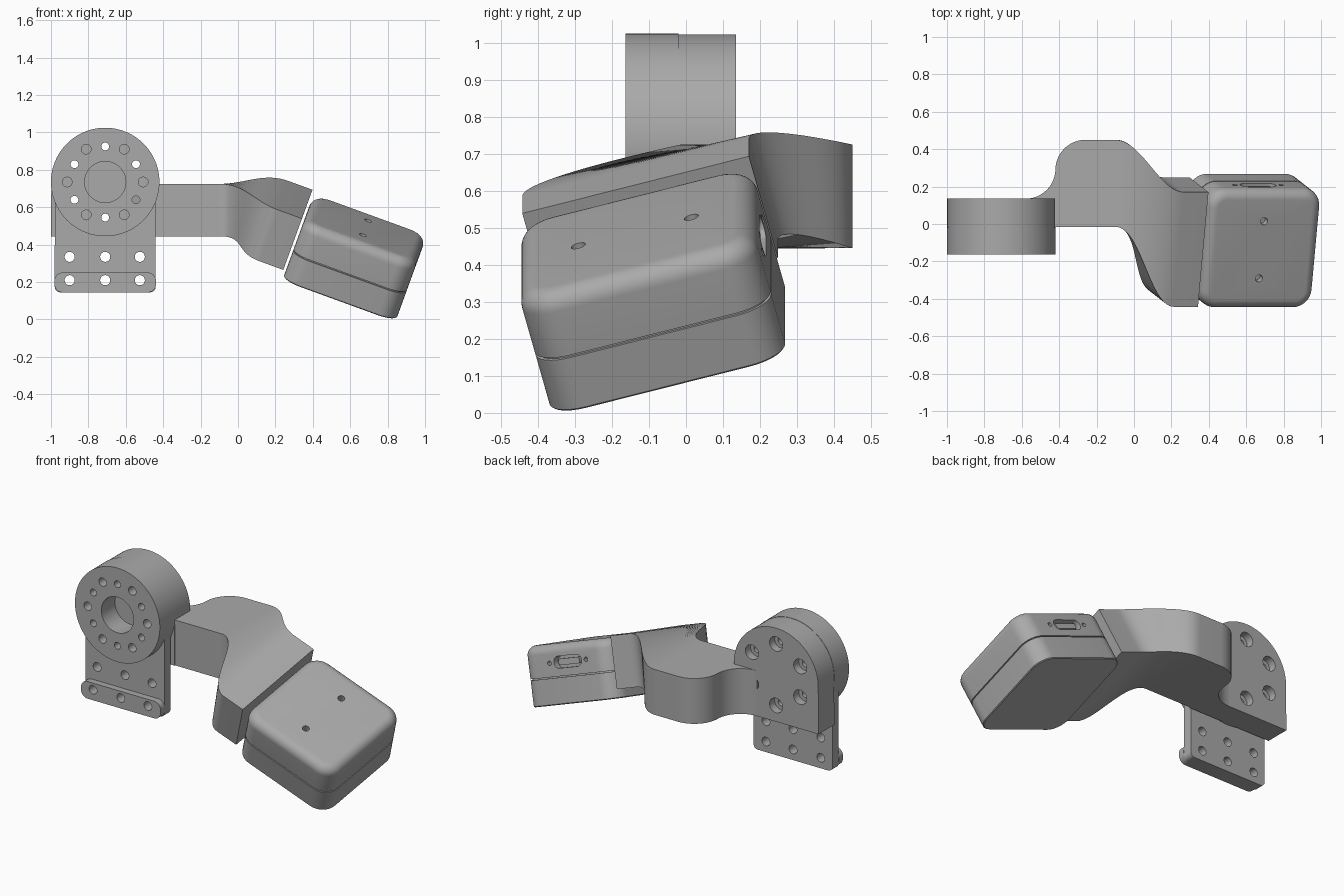
import bpy, bmesh
from math import sin, cos, pi, radians
from mathutils import Matrix, Vector

if "Cube" in bpy.data.objects:
    bpy.data.objects.remove(bpy.data.objects["Cube"])

grey = bpy.data.materials.new("plain grey")
grey.use_nodes = True
GREY = (0.4, 0.4, 0.4, 1)
grey.diffuse_color = GREY
grey.node_tree.nodes["Principled BSDF"].inputs["Base Color"].default_value = GREY

# Frames: UPRIGHT draws in x/z and extrudes toward -y; HEAD is the tilted housing
UPRIGHT = Matrix.Rotation(pi / 2, 4, 'X')
HEAD = Matrix.Rotation(radians(20), 4, 'Y') @ Matrix.Rotation(radians(15), 4, 'X')
HEAD_BACK = HEAD @ UPRIGHT


def loft(name, rings, frame=Matrix.Identity(4)):
    """Skin a list of equal-length point rings and cap both ends."""
    bm = bmesh.new()
    loops = [[bm.verts.new(frame @ Vector(p)) for p in ring] for ring in rings]
    n = len(loops[0])
    for a, b in zip(loops, loops[1:]):
        for i in range(n):
            j = (i + 1) % n
            bm.faces.new((a[i], a[j], b[j], b[i]))
    bm.faces.new(loops[0][::-1])
    bm.faces.new(loops[-1])
    bmesh.ops.recalc_face_normals(bm, faces=bm.faces)
    mesh = bpy.data.meshes.new(name)
    bm.to_mesh(mesh)
    bm.free()
    mesh.materials.append(grey)
    obj = bpy.data.objects.new(name, mesh)
    bpy.context.collection.objects.link(obj)
    return obj


def prism(name, outline, lo, hi, frame=Matrix.Identity(4)):
    return loft(name, [[(x, y, c) for x, y in outline] for c in (lo, hi)], frame)


def arc(cx, cy, r, start, end, n=12):
    angles = [radians(start + (end - start) * i / n) for i in range(n + 1)]
    return [(cx + r * cos(a), cy + r * sin(a)) for a in angles]


def circle(cx, cy, r, n=32):
    return arc(cx, cy, r, 0, 360, n)[:-1]


def rounded_rect(cx, cy, hx, hy, r, n=8):
    pts = []
    for k, (sx, sy) in enumerate(((1, 1), (-1, 1), (-1, -1), (1, -1))):
        pts += arc(cx + sx * (hx - r), cy + sy * (hy - r), r, 90 * k, 90 * k + 90, n)
    return pts


def select(obj):
    bpy.ops.object.select_all(action='DESELECT')
    obj.select_set(True)
    bpy.context.view_layer.objects.active = obj


def cut(obj, outlines, lo, hi, frame):
    """Remove a prism of each outline from the object."""
    for outline in outlines:
        cutter = prism("cutter", outline, lo, hi, frame)
        cutter.hide_render = True
        mod = obj.modifiers.new("cut", 'BOOLEAN')
        mod.operation, mod.solver, mod.object = 'DIFFERENCE', 'EXACT', cutter
        select(obj)
        bpy.ops.object.modifier_apply(modifier=mod.name)
        bpy.data.objects.remove(cutter)


# Joint hub: front disc and D-shaped rear plate
HX, HZ, HR = -0.71, 0.735, 0.29


def ring_of_holes(radius, first, r):
    return [circle(HX + radius * cos(radians(a)), HZ + radius * sin(radians(a)), r, 20)
            for a in range(first, 360 + first, 60)]


bolts = ring_of_holes(0.19, 30, 0.021)
disc = prism("joint_disc", circle(HX, HZ, HR, 96), 0.02, 0.163, UPRIGHT)
cut(disc, [circle(HX, HZ, 0.11, 48)], 0.03, 0.3, UPRIGHT)
cut(disc, bolts, 0, 0.3, UPRIGHT)
cut(disc, ring_of_holes(0.203, 0, 0.026), 0.1, 0.3, UPRIGHT)

base = HZ - HR
d_shape = arc(HX, HZ, HR - 0.002, 0, 180, 48) + [(HX - HR, base), (HX + HR, base)]
rear = prism("joint_rear_plate", d_shape, -0.135, 0.02, UPRIGHT)
cut(rear, bolts, -0.3, 0.1, UPRIGHT)
cut(rear, ring_of_holes(0.19, 30, 0.045), -0.3, -0.085, UPRIGHT)

# Mounting tab below the disc, with a thicker foot
tab_outline = (arc(-0.95, 0.175, 0.03, 180, 270, 6) + arc(-0.47, 0.175, 0.03, 270, 360, 6)
               + arc(HX, HZ, HR - 0.005, -19, -161, 32))
tab = prism("mounting_tab", tab_outline, 0.03, 0.09, UPRIGHT)
foot = prism("mounting_foot", rounded_rect(HX, 0.198, 0.272, 0.053, 0.045), 0.089, 0.13, UPRIGHT)
for part in (tab, foot):
    for z in (0.335, 0.21):
        if part is tab or z < 0.3:
            cut(part, [circle(x, z, 0.027, 24) for x in (-0.9, HX, -0.525)], 0, 0.2, UPRIGHT)

# Arm: flat root that sweeps out of the rear plate
ROOT_X, LOW, HIGH = -0.1, 0.445, 0.725
root = ([(ROOT_X, -0.015), (-0.43, -0.015), (-0.58, 0.1)]
        + arc(-0.58, 0.295, 0.16, -90, 0) + arc(-0.26, 0.29, 0.16, 180, 90) + [(ROOT_X, 0.45)])
prism("arm_root", root, LOW, HIGH)

# Arm: twisting section that ends in the tilted housing frame
START = [Vector((ROOT_X, y, z)) for y, z in ((-0.015, LOW), (-0.015, HIGH), (0.45, HIGH), (0.45, LOW))]
END = [HEAD @ Vector((0, v, w)) for v, w in ((-0.266, 0.415), (-0.266, 0.717), (0.368, 0.717), (0.368, 0.415))]
AIM = HEAD @ Vector((1, 0, 0))
PULL = 0.42


def blend(a, b, t):
    """Smooth curve leaving a along +x and reaching b along the housing axis."""
    return (a * (2 * t**3 - 3 * t**2 + 1) + Vector((PULL, 0, 0)) * (t**3 - 2 * t**2 + t)
            + b * (3 * t**2 - 2 * t**3) + AIM * PULL * (t**3 - t**2))


steps = 32
sections = [[blend(a, b, i / steps) for a, b in zip(START, END)] for i in range(steps + 1)]
sections.append([p + AIM * 0.137 for p in END])
loft("arm_twist", sections)

# Housing: rounded box with a seam groove and soft top edge
CU, CV, HU, HV = 0.473, 0.046, 0.322, 0.33
BOTTOM, TOP, SOFT, CORNER = 0.362, 0.706, 0.055, 0.1
SEAM = BOTTOM + 0.152
levels = [(BOTTOM, 0.005), (BOTTOM + 0.005, 0), (SEAM, 0), (SEAM, 0.01),
          (SEAM + 0.007, 0.01), (SEAM + 0.007, 0)]
levels += [(TOP - SOFT + h, SOFT - i) for i, h in arc(0, 0, SOFT, 0, 90, 8)]
housing = loft("housing", [[(x, y, w) for x, y in rounded_rect(CU, CV, HU - i, HV - i, CORNER - i)]
                           for w, i in levels], HEAD)
cut(housing, [circle(CU, CV + s * 0.158, 0.02, 24) for s in (1, -1)], TOP - 0.04, TOP + 0.1, HEAD)

# Rear socket, its insert and the two screw holes
BACK, PORT_U, PORT_W = -(CV + HV), 0.46, 0.6
cut(housing, [rounded_rect(PORT_U, PORT_W, 0.1, 0.034, 0.033)]
    + [circle(PORT_U + s * 0.132, PORT_W, 0.013, 16) for s in (1, -1)],
    BACK - 0.1, BACK + 0.04, HEAD_BACK)
prism("socket_insert", rounded_rect(PORT_U, PORT_W, 0.075, 0.018, 0.008), BACK + 0.012, BACK + 0.05, HEAD_BACK)

# Smooth curved surfaces, keep hard edges
for obj in [o for o in bpy.data.objects if o.type == 'MESH' and o.data.materials and o.data.materials[0] == grey]:
    select(obj)
    bpy.ops.object.shade_smooth_by_angle(angle=radians(30))
